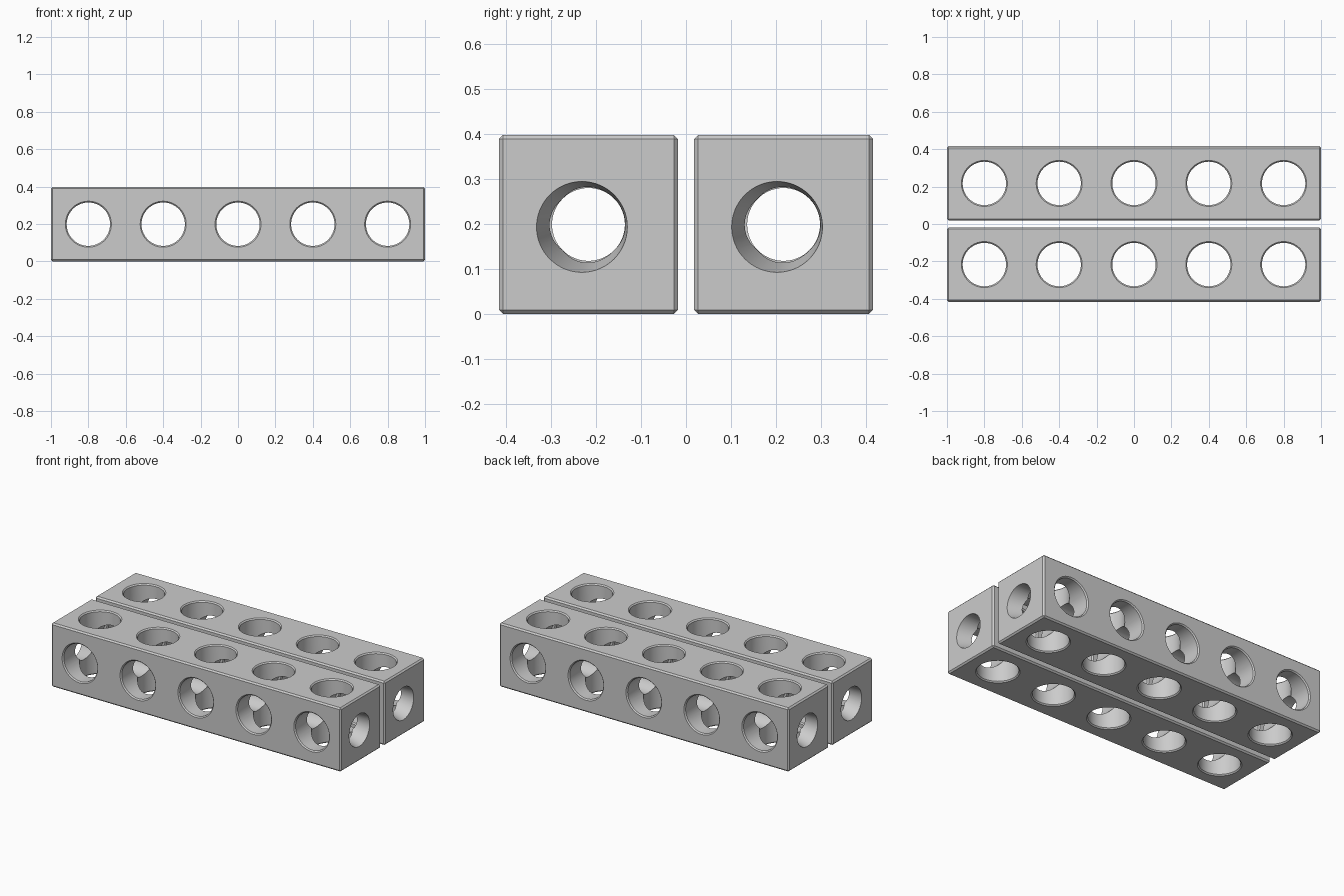
import bpy, bmesh, math
from mathutils import Matrix

default = bpy.data.objects.get("Cube")
if default:
    bpy.data.objects.remove(default, do_unlink=True)

grey = bpy.data.materials.new("light grey")
grey.use_nodes = True
grey.diffuse_color = (0.6, 0.6, 0.6, 1)
grey.node_tree.nodes["Principled BSDF"].inputs["Base Color"].default_value = (0.6, 0.6, 0.6, 1)

LENGTH, SIDE, GAP_CENTRE = 2.0, 0.398, 0.217
HALF = SIDE / 2
CHAMFER = 0.009


def add_object(name, bm):
    bmesh.ops.recalc_face_normals(bm, faces=bm.faces)
    mesh = bpy.data.meshes.new(name)
    bm.to_mesh(mesh)
    bm.free()
    mesh.materials.append(grey)
    obj = bpy.data.objects.new(name, mesh)
    bpy.context.collection.objects.link(obj)
    return obj


def bore(name, rings, matrix, sides=64):
    """Closed tube along local z from rings of (position, radius, shift_x, shift_y)."""
    bm = bmesh.new()
    loops = []
    for t, r, sx, sy in rings:
        loops.append([bm.verts.new((sx + r * math.cos(a), sy + r * math.sin(a), t))
                      for a in (math.tau * i / sides for i in range(sides))])
    for low, high in zip(loops, loops[1:]):
        for i in range(sides):
            j = (i + 1) % sides
            bm.faces.new((low[i], low[j], high[j], high[i]))
    bm.faces.new(loops[0])
    bm.faces.new(loops[-1])
    bm.transform(matrix)
    obj = add_object(name, bm)
    obj.hide_render = True
    return obj


# Chamfered square beam
bm = bmesh.new()
bmesh.ops.create_cube(bm, size=1, matrix=Matrix.Diagonal((LENGTH, SIDE, SIDE, 1)))
bmesh.ops.bevel(bm, geom=bm.edges[:], offset=CHAMFER, segments=1, affect='EDGES')
beam = add_object("front_beam", bm)

# Cross holes with chamfered rims, through both pairs of long faces
inner, rim = 0.116, 0.007
over = HALF + 0.02
cross = [(-over, inner + rim + 0.02, 0, 0), (-HALF + rim, inner, 0, 0),
         (HALF - rim, inner, 0, 0), (over, inner + rim + 0.02, 0, 0)]
cutters = []
for i in range(5):
    place = Matrix.Translation((0.4 * (i - 2), 0, 0))
    cutters.append(bore("vertical_bore", cross, place))
    cutters.append(bore("side_bore", cross, place @ Matrix.Rotation(math.pi / 2, 4, 'X')))

# Lengthwise bore, widening to slightly offset mouths at both ends
end, depth, narrow, mouth = LENGTH / 2, 0.1, 0.081, 0.101
k = (depth + 0.02) / depth
wide = narrow + (mouth - narrow) * k
shift, drop = 0.0145 * k, -0.0055 * k
long_rings = [(-end - 0.02, wide, shift, drop), (-end + depth, narrow, 0, 0),
              (end - depth, narrow, 0, 0), (end + 0.02, wide, -shift, drop)]
# local x, y, z become beam y, z, x
axes = Matrix(((0, 0, 1, 0), (1, 0, 0, 0), (0, 1, 0, 0), (0, 0, 0, 1)))
cutters.append(bore("lengthwise_bore", long_rings, axes))

bpy.ops.object.select_all(action='DESELECT')
bpy.context.view_layer.objects.active = beam
beam.select_set(True)
for cutter in cutters:
    mod = beam.modifiers.new("bore", 'BOOLEAN')
    mod.operation = 'DIFFERENCE'
    mod.solver = 'EXACT'
    mod.object = cutter
    bpy.ops.object.modifier_apply(modifier=mod.name)
for cutter in cutters:
    bpy.data.objects.remove(cutter, do_unlink=True)
bpy.ops.object.shade_smooth_by_angle(angle=math.radians(25))

# Second, identical beam behind the first
back = beam.copy()
back.data = beam.data.copy()
back.name = "back_beam"
bpy.context.collection.objects.link(back)
beam.location = (0, -GAP_CENTRE, HALF)
back.location = (0, GAP_CENTRE, HALF)
